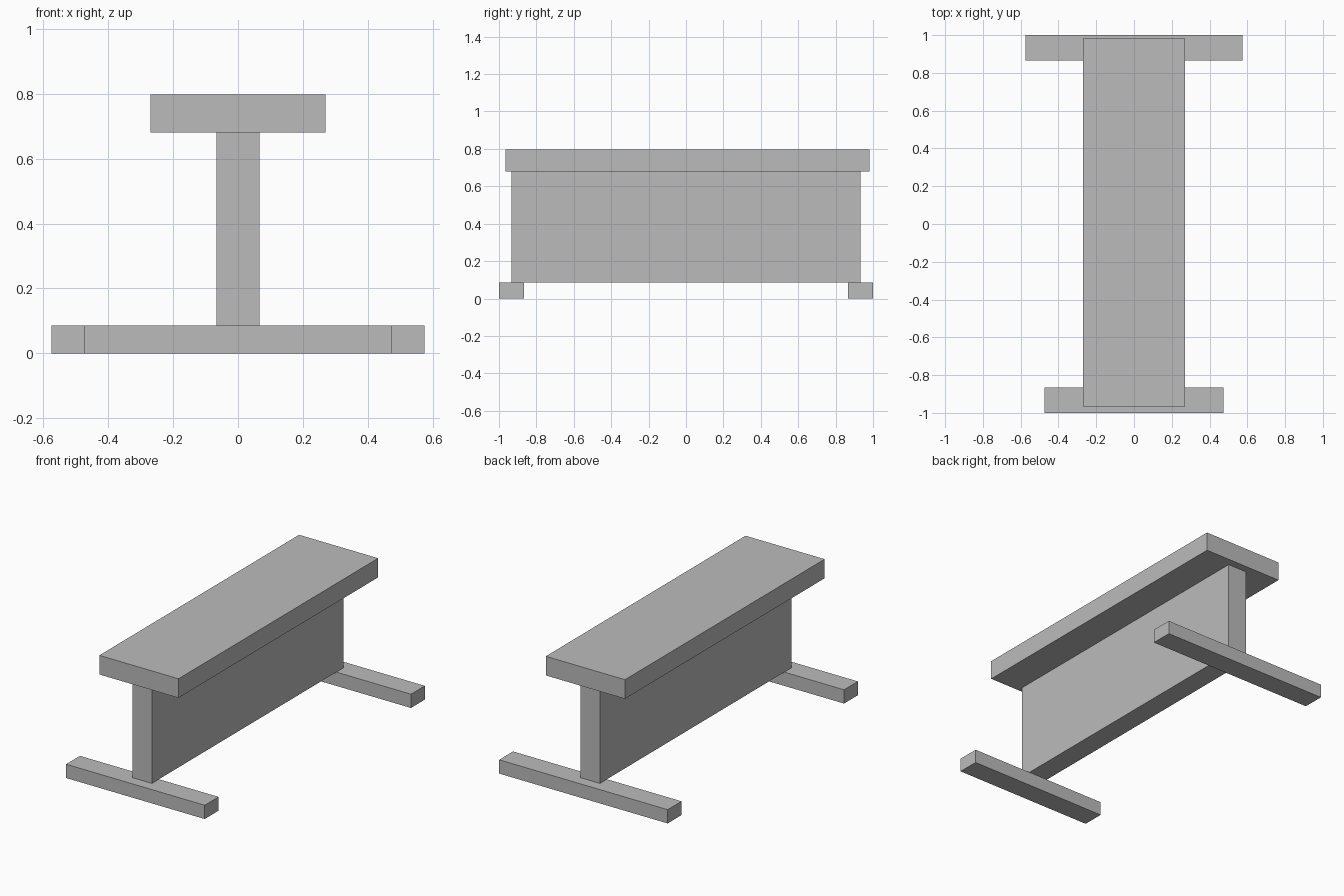
import bpy
from mathutils import Vector

cube = bpy.data.objects.get("Cube")
if cube:
    bpy.data.objects.remove(cube, do_unlink=True)

# Single plain grey
grey = bpy.data.materials.new("plain_grey")
grey.use_nodes = True
grey.diffuse_color = (0.5, 0.5, 0.5, 1)
grey.node_tree.nodes["Principled BSDF"].inputs["Base Color"].default_value = (0.5, 0.5, 0.5, 1)


def box(name, low, high):
    """Flat-sided block between two opposite corners."""
    low, high = Vector(low), Vector(high)
    bpy.ops.mesh.primitive_cube_add(size=1, location=(low + high) / 2)
    obj = bpy.context.object
    obj.name = name
    obj.scale = high - low
    bpy.ops.object.transform_apply(location=False, rotation=False, scale=True)
    obj.data.materials.append(grey)
    return obj


FOOT_TOP = 0.085
SEAT_BOTTOM = 0.68

# Feet: the back one is wider
box("front_foot", (-0.473, -1, 0), (0.473, -0.865, FOOT_TOP))
box("back_foot", (-0.575, 0.865, 0), (0.575, 1, FOOT_TOP))

# Upright panel resting on the feet
box("centre_panel", (-0.066, -0.933, FOOT_TOP), (0.066, 0.933, SEAT_BOTTOM))

# Thick top slab, set slightly towards the back
box("top_slab", (-0.27, -0.966, SEAT_BOTTOM), (0.27, 0.981, 0.798))
